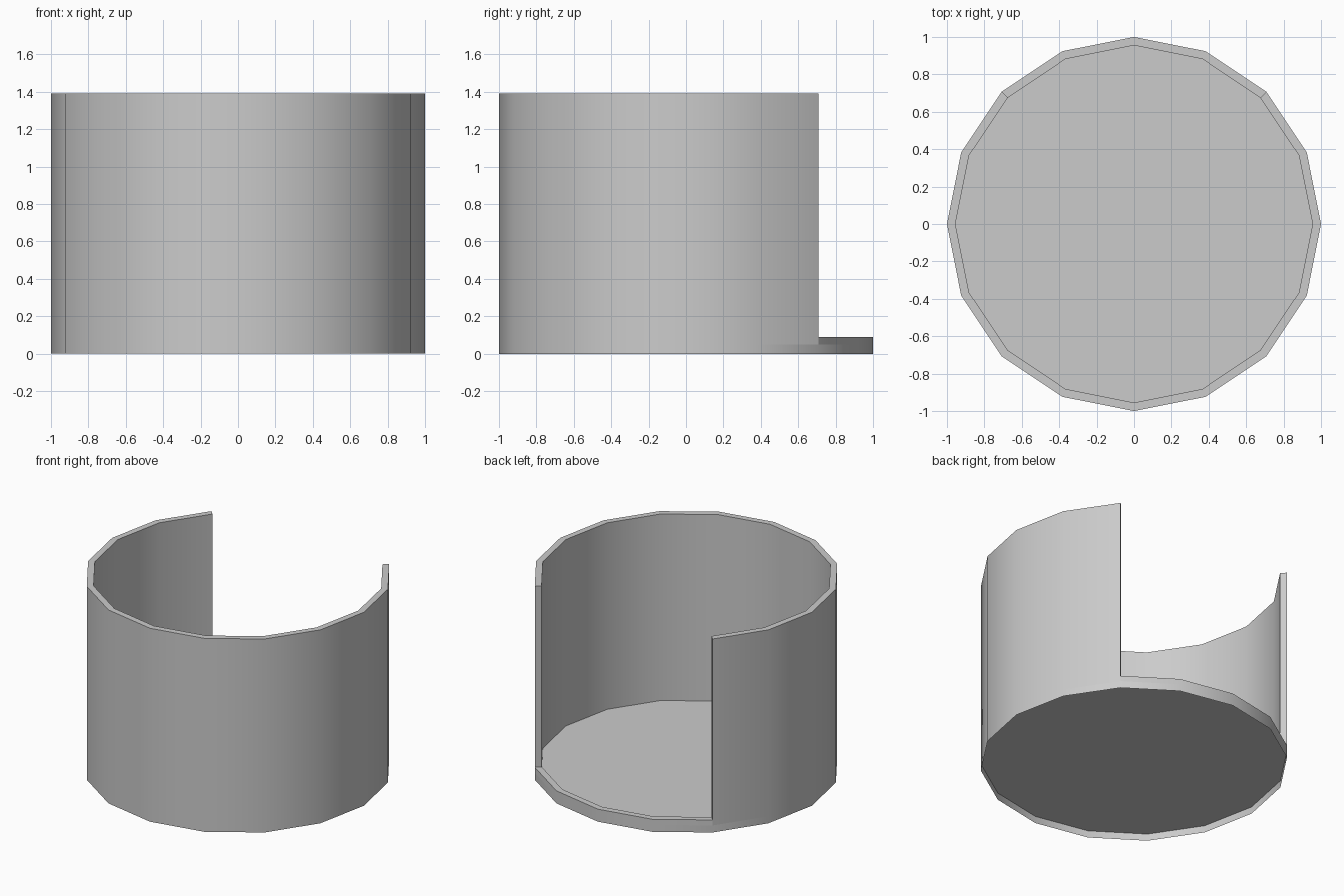
import bpy, bmesh, math

if "Cube" in bpy.data.objects:
    bpy.data.objects.remove(bpy.data.objects["Cube"])

SIDES, R_OUT, R_IN = 16, 1.0, 0.955
FLOOR_Z, LIP_Z, WALL_Z = 0.05, 0.09, 1.39


def ring_point(i, r, z):
    a = 2 * math.pi * i / SIDES
    return (r * math.cos(a), r * math.sin(a), z)


def finish(name, bm):
    bmesh.ops.remove_doubles(bm, verts=bm.verts, dist=1e-4)
    mesh = bpy.data.meshes.new(name)
    bm.to_mesh(mesh)
    bm.free()
    obj = bpy.data.objects.new(name, mesh)
    bpy.context.collection.objects.link(obj)
    bpy.ops.object.select_all(action='DESELECT')
    obj.select_set(True)
    bpy.context.view_layer.objects.active = obj
    bpy.ops.object.shade_smooth_by_angle(angle=math.radians(30))
    return obj


def sweep(name, profile, start, end, cap=False):
    """Sweep an (r, z) profile around the z axis from side start to end."""
    bm = bmesh.new()
    rows = [[bm.verts.new(ring_point(i, r, z)) for r, z in profile]
            for i in range(start, end + 1)]
    for a, b in zip(rows, rows[1:]):
        for k in range(len(profile) - 1):
            bm.faces.new((a[k], b[k], b[k + 1], a[k + 1]))
    if cap:
        bm.faces.new(rows[0])
        bm.faces.new(rows[-1][::-1])
    return finish(name, bm)


def band(top):
    return [(R_OUT, FLOOR_Z), (R_OUT, top), (R_IN, top), (R_IN, FLOOR_Z)]


# Tall wall, open at the back
sweep("wall", band(WALL_Z), 6, 18, cap=True)

# Low lip across the back opening
sweep("back_lip", band(LIP_Z), 2, 6)

# Thin skirt under the floor
sweep("base_skirt", [(R_OUT, 0), (R_OUT, FLOOR_Z)], 0, SIDES)

# Floor, slightly raised above the ground
bm = bmesh.new()
bm.faces.new([bm.verts.new(ring_point(i, R_OUT, FLOOR_Z)) for i in range(SIDES)])
finish("floor", bm)
